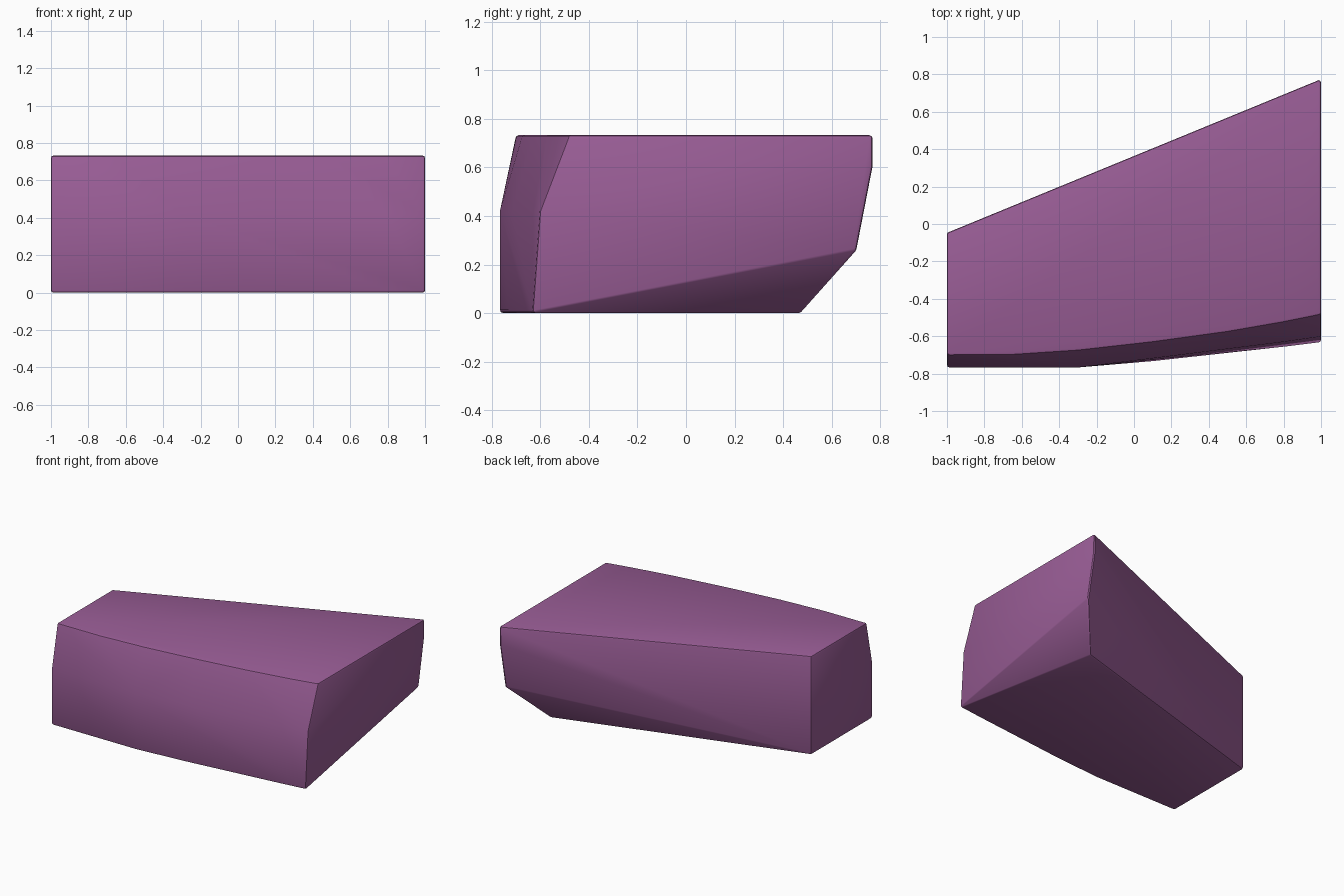
import bpy, bmesh, math
from mathutils import Vector

if "Cube" in bpy.data.objects:
    bpy.data.objects.remove(bpy.data.objects["Cube"])

R = 0.013   # edge rounding radius
H = 0.733   # height

# Front wall: x, then y at the base, at the middle height and at the top
front = [(-1.0, -0.767, -0.767, -0.69),
         (-0.65, -0.767, -0.767, -0.688),
         (-0.3, -0.763, -0.755, -0.665),
         (0.1, -0.72, -0.705, -0.62),
         (0.5, -0.676, -0.655, -0.565),
         (0.8, -0.643, -0.617, -0.513),
         (1.0, -0.62, -0.59, -0.475)]
points = []
for x, base, middle, top in front:
    points += [(x, base, 0), (x, middle, 0.42), (x, top, H)]

# Back wall, undercut towards the right end
points += [(-1, -0.055, 0), (-1, -0.055, H), (1, 0.769, H),
           (1, 0.755, 0.6), (1, 0.69, 0.265), (0.78, 0.465, 0)]

# Rounded convex block: hull of small spheres set just inside each corner
bm = bmesh.new()
low, high = Vector((-1 + R, -0.767 + R, R)), Vector((1 - R, 0.769 - R, H - R))
for p in points:
    c = Vector(min(max(v, a), b) for v, a, b in zip(p, low, high))
    for ring in range(-2, 3):
        lat = ring * math.pi / 4
        for k in range(8 if abs(ring) < 2 else 1):
            lon = k * math.pi / 4
            bm.verts.new(c + R * Vector((math.cos(lat) * math.cos(lon),
                                         math.cos(lat) * math.sin(lon),
                                         math.sin(lat))))
hull = bmesh.ops.convex_hull(bm, input=bm.verts)
loose = [v for v in bm.verts if not v.link_faces]
bmesh.ops.delete(bm, geom=loose, context='VERTS')
bmesh.ops.dissolve_limit(bm, angle_limit=math.radians(0.3),
                         verts=bm.verts, edges=bm.edges)
bmesh.ops.recalc_face_normals(bm, faces=bm.faces)

mesh = bpy.data.meshes.new("wedge_block")
bm.to_mesh(mesh)
bm.free()
block = bpy.data.objects.new("wedge_block", mesh)
bpy.context.collection.objects.link(block)

mat = bpy.data.materials.new("purple")
mat.diffuse_color = (0.32, 0.11, 0.305, 1)
mat.use_nodes = True
mat.node_tree.nodes["Principled BSDF"].inputs["Base Color"].default_value = mat.diffuse_color
mesh.materials.append(mat)

bpy.context.view_layer.objects.active = block
block.select_set(True)
bpy.ops.object.shade_smooth_by_angle(angle=math.radians(30))
